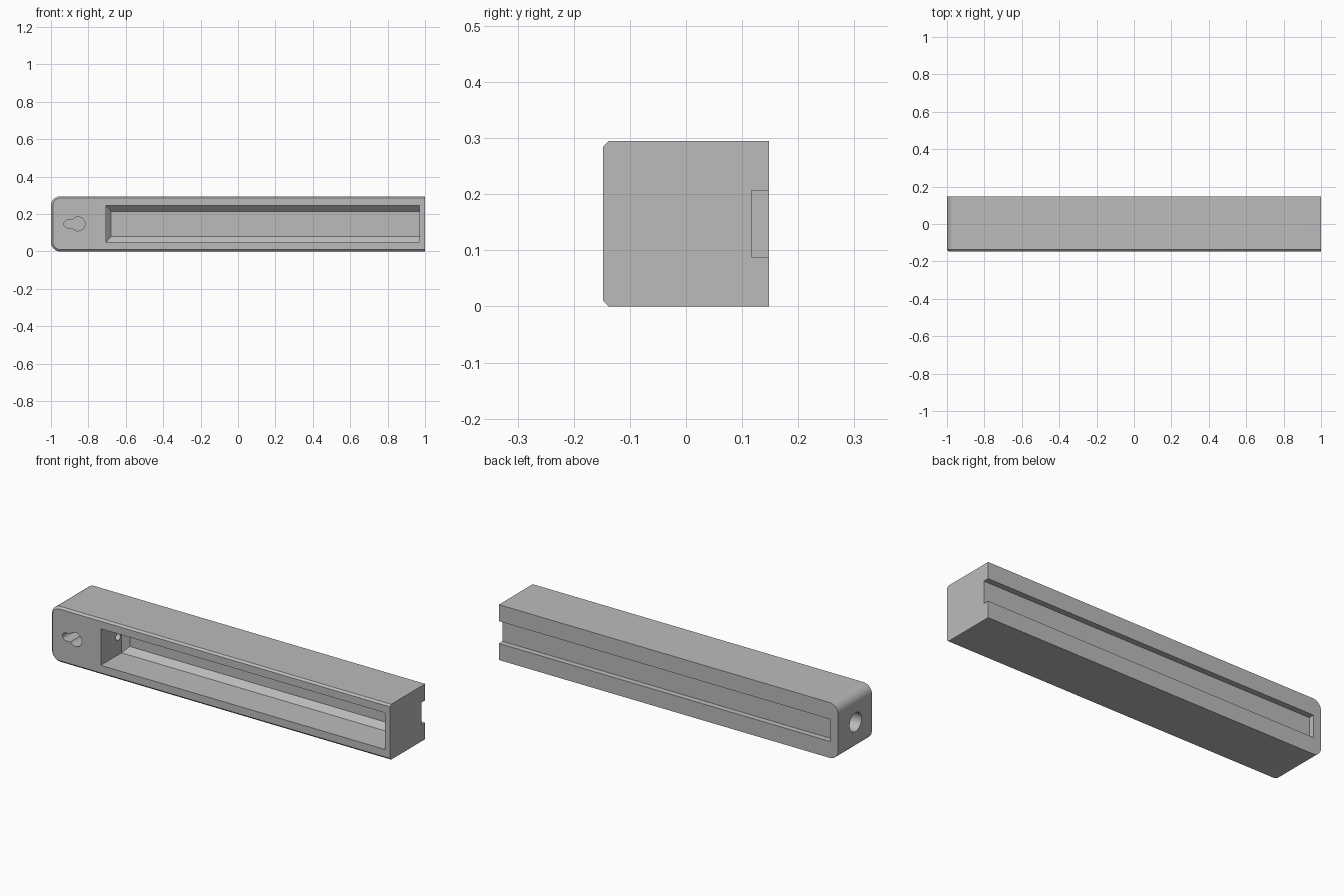
import bpy, bmesh
from math import pi, sin, cos, asin, radians

if "Cube" in bpy.data.objects:
    bpy.data.objects.remove(bpy.data.objects["Cube"], do_unlink=True)

grey = bpy.data.materials.new("plain grey")
grey.use_nodes = True
grey.diffuse_color = (0.5, 0.5, 0.5, 1)
grey.node_tree.nodes["Principled BSDF"].inputs["Base Color"].default_value = grey.diffuse_color

H = 0.295          # height and depth of the bar
MID = H / 2


def loft(name, rings):
    """Closed solid through rings of equal point count."""
    bm = bmesh.new()
    vs = [[bm.verts.new(p) for p in ring] for ring in rings]
    n = len(vs[0])
    for a, b in zip(vs, vs[1:]):
        for i in range(n):
            j = (i + 1) % n
            bm.faces.new((a[i], a[j], b[j], b[i]))
    bm.faces.new(vs[0])
    bm.faces.new(vs[-1])
    bmesh.ops.recalc_face_normals(bm, faces=bm.faces)
    me = bpy.data.meshes.new(name)
    bm.to_mesh(me)
    bm.free()
    me.materials.append(grey)
    ob = bpy.data.objects.new(name, me)
    bpy.context.collection.objects.link(ob)
    return ob


def arc(cx, cz, r, a0, a1, n=12):
    return [(cx + r * cos(a0 + (a1 - a0) * i / n), cz + r * sin(a0 + (a1 - a0) * i / n))
            for i in range(n + 1)]


def at_y(points, y):
    return [(x, y, z) for x, z in points]


def rect(x0, x1, z0, z1):
    return [(x0, z0), (x1, z0), (x1, z1), (x0, z1)]


def rod(name, x0, x1, r):
    circle = arc(0, MID, r, 0, 2 * pi, 40)[:-1]
    return loft(name, [[(x, y, z) for y, z in circle] for x in (x0, x1)])


# Bar with one rounded end and a chamfered front edge
def outline(inset):
    r = 0.05
    return ([(1, inset), (1, H - inset)]
            + arc(-1 + r, H - r, r - inset, pi / 2, pi)
            + arc(-1 + r, r, r - inset, pi, 1.5 * pi))


bar = loft("bar_body", [at_y(outline(0.01), -MID), at_y(outline(0), -MID + 0.01),
                        at_y(outline(0), MID)])

# Front pocket, its floor edges chamfered on three sides
pocket = loft("pocket_cutter", [at_y(rect(-0.706, 0.97, 0.05, 0.245), -0.2),
                                at_y(rect(-0.706, 0.97, 0.05, 0.245), 0.027),
                                at_y(rect(-0.678, 0.97, 0.08, 0.215), 0.057)])

# Back groove, open at the square end
groove_shape = rect(-0.955, 1.1, 0.088, 0.207)
groove = loft("groove_cutter", [at_y(groove_shape, 0.117), at_y(groove_shape, 0.2)])

# Keyhole in the front
big, neck = 0.037, 0.021
a = asin(neck / big)
key_shape = (arc(-0.91, MID, neck, pi / 2, 1.5 * pi)
             + arc(-0.855, MID, big, a - pi, pi - a, 28))
keyhole = loft("keyhole_cutter", [at_y(key_shape, -0.2), at_y(key_shape, 0.055)])

# End bore and the narrow passage into the pocket
bore = rod("bore_cutter", -1.1, -0.81, 0.05)
passage = rod("passage_cutter", -0.83, -0.69, 0.02)

cutters = [pocket, groove, bore, keyhole, passage]
for c in cutters:
    c.hide_render = True
    m = bar.modifiers.new(c.name, "BOOLEAN")
    m.operation = "DIFFERENCE"
    m.solver = "EXACT"
    m.object = c

# Bake the cuts and drop the cutters
bpy.context.view_layer.update()
cut = bpy.data.meshes.new_from_object(bar.evaluated_get(bpy.context.evaluated_depsgraph_get()))
bar.modifiers.clear()
bar.data = cut
for c in cutters:
    bpy.data.objects.remove(c, do_unlink=True)

bpy.ops.object.select_all(action="DESELECT")
bar.select_set(True)
bpy.context.view_layer.objects.active = bar
bpy.ops.object.shade_smooth_by_angle(angle=radians(25))
